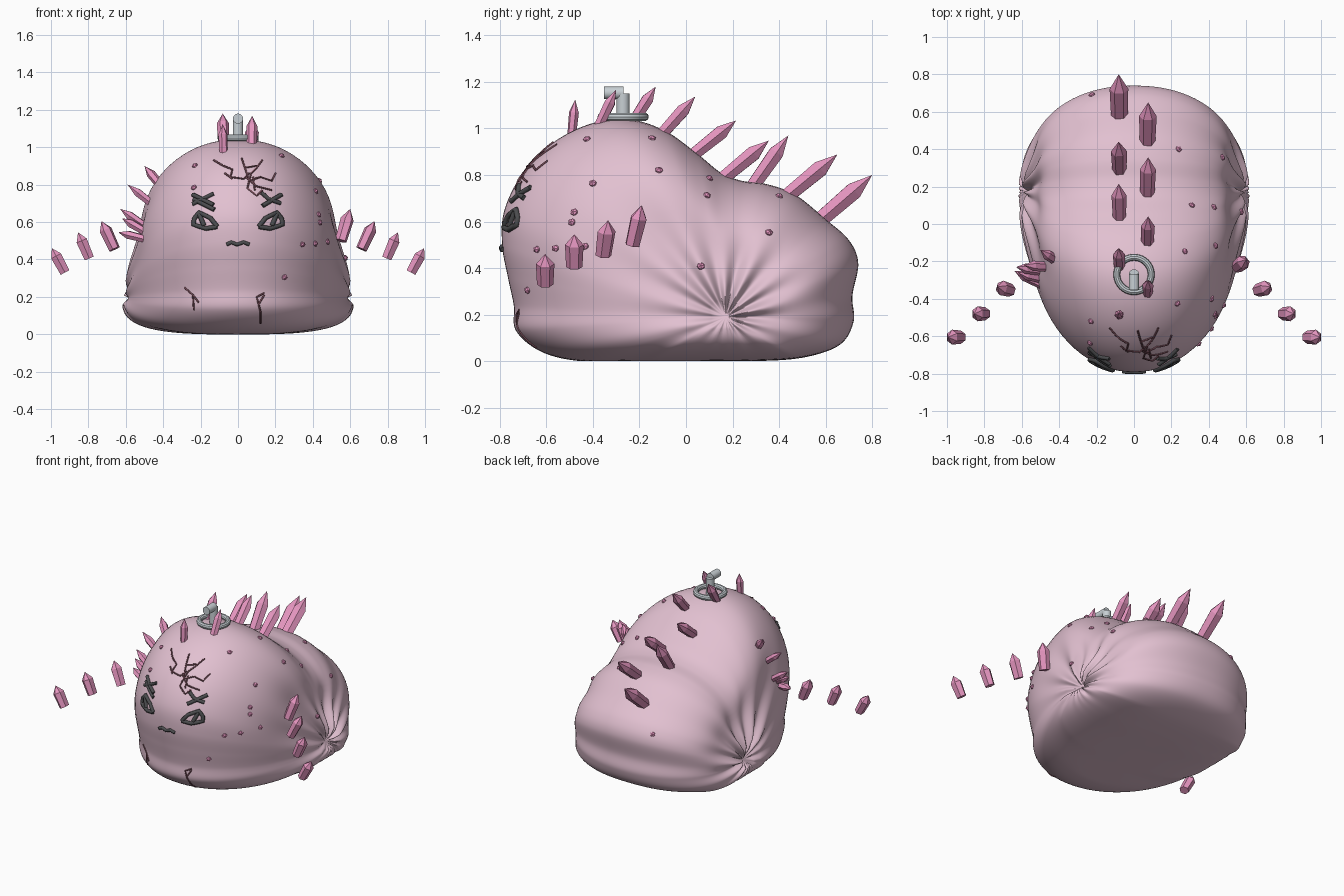
import bpy, bmesh, math
from mathutils import Vector
from mathutils.bvhtree import BVHTree

cube = bpy.data.objects.get("Cube")
if cube:
    bpy.data.objects.remove(cube, do_unlink=True)


def material(name, rgb):
    m = bpy.data.materials.new(name)
    m.use_nodes = True
    m.diffuse_color = (*rgb, 1)
    bsdf = next(n for n in m.node_tree.nodes if n.type == 'BSDF_PRINCIPLED')
    bsdf.inputs["Base Color"].default_value = (*rgb, 1)
    return m


SKIN = material("pale pink skin", (0.76, 0.53, 0.635))
SPIKE = material("rose crystal", (0.78, 0.30, 0.52))
METAL = material("grey metal", (0.58, 0.63, 0.66))
DARK = material("charcoal", (0.07, 0.072, 0.076))
CRACK = material("dark plum", (0.18, 0.07, 0.095))


def finish(name, bm, mat, smooth=False):
    bmesh.ops.recalc_face_normals(bm, faces=bm.faces)
    mesh = bpy.data.meshes.new(name)
    bm.to_mesh(mesh)
    bm.free()
    mesh.materials.append(mat)
    ob = bpy.data.objects.new(name, mesh)
    bpy.context.collection.objects.link(ob)
    if smooth:
        for p in mesh.polygons:
            p.use_smooth = True


# Body: side outline (y, z) shrunk ring by ring towards a gathered pole on each side
PROFILE = [(-.45, 0), (-.62, .04), (-.73, .13), (-.74, .24), (-.765, .36), (-.79, .5),
           (-.78, .65), (-.70, .81), (-.57, .94), (-.41, 1.02), (-.25, 1.04), (-.09, .99),
           (.05, .89), (.15, .81), (.24, .775), (.35, .76), (.47, .715), (.6, .61), (.7, .52),
           (.74, .42), (.715, .28), (.72, .17), (.66, .07), (.5, .015), (.28, 0), (.05, 0), (-.2, 0)]
POLE, HALF, PINCH, STEPS, RINGS = Vector((.17, .19)), .62, .06, 10, 48


def closed_spline(points, steps):
    pts = [Vector(p) for p in points]
    out = []
    for i in range(len(pts)):
        a, b, c, d = (pts[(i + k) % len(pts)] for k in (-1, 0, 1, 2))
        for k in range(steps):
            t = k / steps
            out.append(b + (c - a) * t / 2 + (a - b * 2.5 + c * 2 - d / 2) * t * t
                       + (b * 1.5 - a / 2 - c * 1.5 + d / 2) * t ** 3)
    return out


def body_point(edge, phi):
    arm = edge - POLE
    ang = math.atan2(arm.y, arm.x)
    up, down = max(0, math.sin(ang)), max(0, -math.sin(ang))
    # squarer towards the flat base, slightly full on top and behind
    n = 2 + .2 * max(up, math.cos(ang)) * (1 - down) + 1.1 * min(1, (2 * down) ** 2)
    if math.cos(ang) < 0 and up == 0:
        n = 2 + 1.1 * min(1, (2 * down) ** 2)
    s = math.cos(phi) ** (2 / n)
    x = HALF * abs(math.sin(phi)) ** (2 / n)
    # gathered cloth folds, strongest upward and backward
    fold = .5 + .35 * math.cos(14 * ang) + .15 * math.cos(8 * ang + 1)
    weight = .6 + .4 * math.cos(ang - 1)
    x -= .065 * fold * weight * min(1, s / .14) * math.exp(-(s / .52) ** 2) * abs(math.sin(phi))
    # hollow flank above the base roll, and the pinched pole
    x -= .045 * up * math.exp(-((s - .4) / .22) ** 2)
    x -= PINCH * math.exp(-(s / .085) ** 2)
    yz = POLE + arm * s
    return Vector((math.copysign(x, phi), yz.x, max(0, yz.y)))


outline = closed_spline(PROFILE, STEPS)
bm = bmesh.new()
rows = []
for r in range(1, RINGS):
    phi = (r / RINGS - .5) * math.pi
    rows.append([bm.verts.new(body_point(e, phi)) for e in outline])
count = len(outline)
for lo, hi in zip(rows, rows[1:]):
    for i in range(count):
        j = (i + 1) % count
        bm.faces.new((lo[i], lo[j], hi[j], hi[i]))
for row, side in ((rows[0], -1), (rows[-1], 1)):
    tip = bm.verts.new((side * (HALF - PINCH), *POLE))
    for i in range(count):
        bm.faces.new((row[i], row[(i + 1) % count], tip))
bmesh.ops.recalc_face_normals(bm, faces=bm.faces)
surface = BVHTree.FromBMesh(bm)
finish("body", bm, SKIN, smooth=True)


def on_body(origin, direction):
    hit, normal, _, _ = surface.ray_cast(Vector(origin), Vector(direction))
    return hit, normal


# Crystal spikes: six-sided, widest near the shoulder, pointed at the tip
def spike(name, base, tip, radius, sink=.03):
    base, tip = Vector(base), Vector(tip)
    axis = (tip - base).normalized()
    base = base - axis * sink
    turn = axis.to_track_quat('Z', 'Y')
    length = (tip - base).length
    bm = bmesh.new()
    levels = []
    for t, f in ((0, .88), (.68, 1)):
        levels.append([bm.verts.new(base + turn @ Vector((
            radius * f * math.cos(k * math.pi / 3), radius * .85 * f * math.sin(k * math.pi / 3),
            t * length))) for k in range(6)])
    top = bm.verts.new(tip)
    bm.faces.new(levels[0])
    for k in range(6):
        j = (k + 1) % 6
        bm.faces.new((levels[0][k], levels[0][j], levels[1][j], levels[1][k]))
        bm.faces.new((levels[1][k], levels[1][j], top))
    finish(name, bm, SPIKE)


# (base y, base z, tip y, tip z, radius), zigzagging along the back
BACK = [(-.49, .98, -.476, 1.124, .025), (-.37, 1.02, -.30, 1.167, .03),
        (-.22, 1.04, -.13, 1.18, .033), (-.10, .98, .04, 1.137, .037),
        (.047, .9, .215, 1.034, .04), (.176, .8, .356, .948, .043),
        (.296, .765, .44, .97, .043), (.446, .72, .65, .888, .047), (.58, .61, .80, .80, .05)]
for i, (y0, z0, y1, z1, rad) in enumerate(BACK):
    x = .072 if i % 2 else -.078
    spike(f"back_spike_{i + 1}", (x, y0, z0), (x * 1.05, y1, z1), rad)

# Side spikes trailing away from the body
TRAIL = [((.55, -.23, .50), (.6, -.19, .67)), ((.66, -.355, .455), (.73, -.335, .605)),
         ((.795, -.48, .405), (.855, -.48, .545)), ((.925, -.605, .33), (.995, -.605, .46))]
for i, (b, t) in enumerate(TRAIL):
    spike(f"left_trail_spike_{i + 1}", b, t, .04, 0)
    if i:
        spike(f"right_trail_spike_{i + 1}", (-b[0], *b[1:]), (-t[0], *t[1:]), .04, 0)

CLUSTER = [((-.41, -.2, .79), (-.5, -.14, .9)), ((-.45, -.23, .69), (-.59, -.22, .8)),
           ((-.5, -.25, .58), (-.63, -.23, .67)), ((-.5, -.29, .55), (-.62, -.26, .62)),
           ((-.5, -.32, .51), (-.64, -.25, .545))]
for i, (b, t) in enumerate(CLUSTER):
    spike(f"right_cluster_spike_{i + 1}", b, t, .028)


# Warts
def wart(name, hit, normal):
    bm = bmesh.new()
    bmesh.ops.create_icosphere(bm, subdivisions=1, radius=.019)
    turn = normal.to_track_quat('Z', 'Y')
    for v in bm.verts:
        v.co = hit + turn @ Vector((v.co.x, v.co.y * .9, v.co.z * .8))
    finish(name, bm, SPIKE)


SIDE_WARTS = [(-.425, .953), (-.146, .957), (-.116, .82), (-.4, .764), (.1, .785), (.09, .712),
              (.4, .708), (.356, .553), (.064, .408), (-.48, .64), (-.49, .597), (-.64, .48),
              (-.56, .485), (-.434, .494), (-.68, .305)]
TOP_WARTS = [(-.23, -.52), (-.235, -.635), (-.455, -.507), (-.225, .69)]
spots = [((2, y, z), (-1, 0, 0)) for y, z in SIDE_WARTS] + [((x, y, 3), (0, 0, -1)) for x, y in TOP_WARTS]
for i, (origin, direction) in enumerate(spots):
    hit, normal = on_body(origin, direction)
    if hit:
        wart(f"wart_{i + 1}", hit, normal)


# Tubes drawn on the front of the body from (x, z) strokes
def drawn(name, strokes, radius, mat, mirror=False):
    curve = bpy.data.curves.new(name, 'CURVE')
    curve.dimensions = '3D'
    curve.bevel_depth = radius
    curve.bevel_resolution = 1
    curve.use_fill_caps = True
    for side in ((1, -1) if mirror else (1,)):
        for stroke in strokes:
            path = []
            for (xa, za), (xb, zb) in zip(stroke, stroke[1:]):
                for k in range(4):
                    x, z = xa + (xb - xa) * k / 3, za + (zb - za) * k / 3
                    hit, normal = on_body((side * x, -2, z), (0, 1, 0))
                    if hit and (not path or (hit - path[-1]).length > .002):
                        path.append(hit + normal * radius * .3)
            line = curve.splines.new('POLY')
            line.points.add(len(path) - 1)
            for p, co in zip(line.points, path):
                p.co = (*co, 1)
    curve.materials.append(mat)
    ob = bpy.data.objects.new(name, curve)
    bpy.context.collection.objects.link(ob)
    bpy.ops.object.select_all(action='DESELECT')
    ob.select_set(True)
    bpy.context.view_layer.objects.active = ob
    bpy.ops.object.convert(target='MESH')


drawn("eyes", [[(.11, .575), (.145, .62), (.205, .65), (.232, .615), (.235, .585), (.17, .565), (.11, .575)],
               [(.205, .64), (.18, .58)]], .013, DARK, mirror=True)
drawn("left_brow", [[(.125, .755), (.165, .72), (.225, .7)], [(.13, .685), (.23, .745)]], .012, DARK)
drawn("right_brow", [[(-.24, .745), (-.13, .69)], [(-.24, .695), (-.13, .75)],
                     [(-.235, .72), (-.125, .665)]], .012, DARK)
drawn("mouth", [[(-.06, .48), (-.035, .492), (-.005, .48), (.03, .492), (.06, .48)]], .011, DARK)
drawn("forehead_cracks", [
    [(-.13, .93), (-.08, .9), (-.03, .88), (-.04, .84), (.03, .83), (.06, .86)],
    [(.02, .94), (.04, .88), (.06, .82), (.05, .78), (.1, .74), (.13, .77)],
    [(.13, .93), (.1, .89), (.07, .86), (.06, .82), (.12, .84), (.18, .82), (.2, .86)],
    [(.04, .84), (.1, .79), (.18, .77)], [(-.07, .86), (-.03, .83)], [(.08, .84), (.09, .77)],
    [(.04, .89), (.1, .9)]], .005, CRACK)
drawn("lower_cracks", [[(-.285, .25), (-.24, .21), (-.235, .13)], [(-.24, .21), (-.21, .17)],
                       [(.14, .22), (.1, .2), (.12, .12), (.12, .06)], [(.11, .16), (.14, .21)]],
      .005, CRACK)

# Metal ring and bent post on the crown
CROWN = Vector((0, -.27, 1.05))
bpy.ops.mesh.primitive_torus_add(location=CROWN, major_radius=.092, minor_radius=.018,
                                 major_segments=32, minor_segments=10)
parts = [("crown_ring", bpy.context.object)]
bpy.ops.mesh.primitive_cylinder_add(vertices=20, radius=.028, depth=.13, location=CROWN + Vector((0, 0, .035)))
parts.append(("crown_post", bpy.context.object))
bpy.ops.mesh.primitive_cylinder_add(vertices=20, radius=.027, depth=.085,
                                    location=CROWN + Vector((0, -.04, .103)), rotation=(math.pi / 2, 0, 0))
parts.append(("crown_knob", bpy.context.object))
for name, ob in parts:
    ob.name = name
    ob.data.materials.append(METAL)
    bpy.ops.object.select_all(action='DESELECT')
    ob.select_set(True)
    bpy.context.view_layer.objects.active = ob
    bpy.ops.object.shade_smooth_by_angle()
